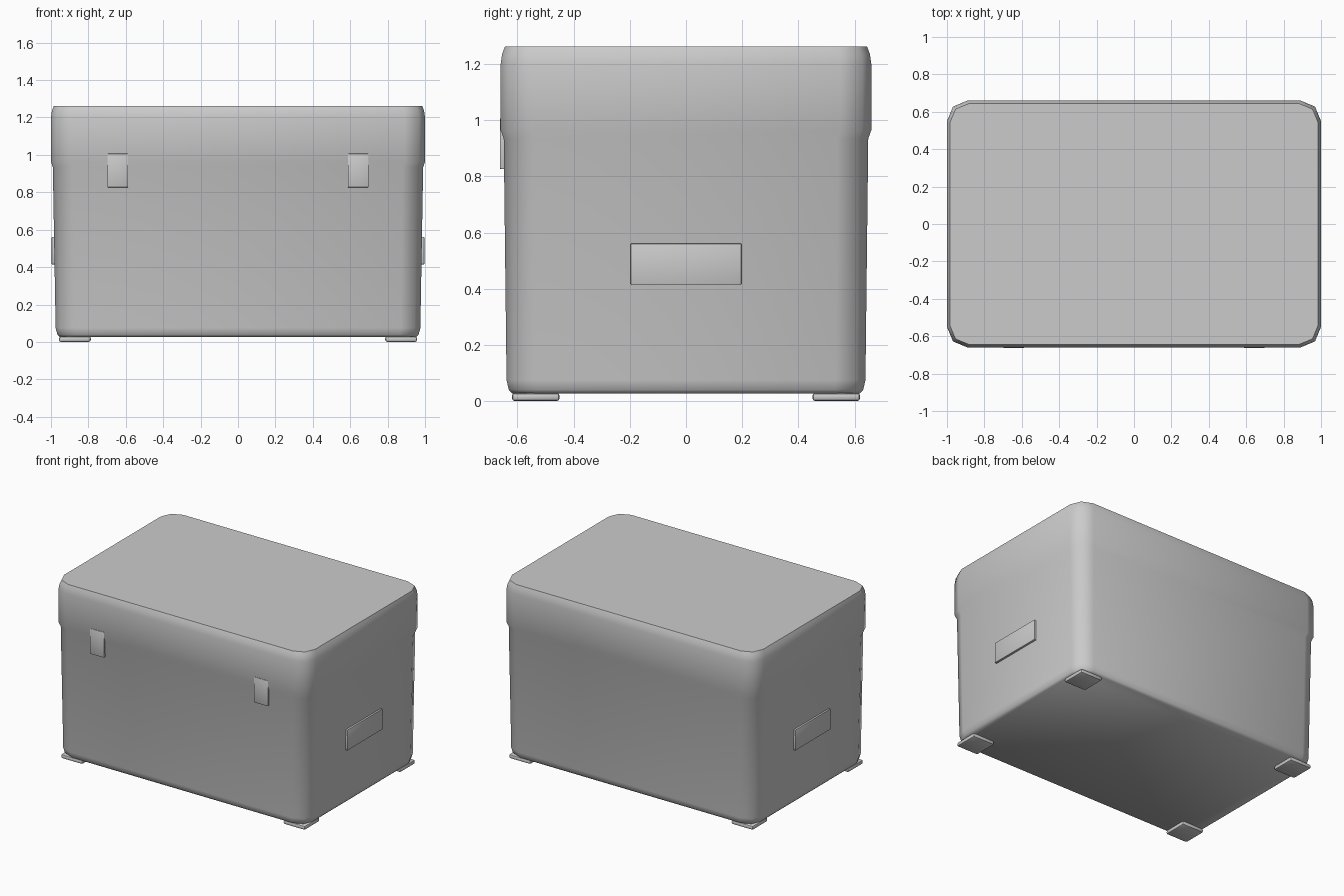
import bpy, bmesh, math

if "Cube" in bpy.data.objects:
    bpy.data.objects.remove(bpy.data.objects["Cube"])


def finish(bm, name, angle):
    bmesh.ops.recalc_face_normals(bm, faces=bm.faces[:])
    me = bpy.data.meshes.new(name)
    bm.to_mesh(me)
    bm.free()
    ob = bpy.data.objects.new(name, me)
    bpy.context.collection.objects.link(ob)
    bpy.ops.object.select_all(action='DESELECT')
    ob.select_set(True)
    bpy.context.view_layer.objects.active = ob
    bpy.ops.object.shade_smooth_by_angle(angle=math.radians(angle))
    return ob


def ring(bm, z, hx, hy, r, seg=2):
    # Rounded rectangle with two-segment corners
    verts = []
    for i, (sx, sy) in enumerate([(1, 1), (-1, 1), (-1, -1), (1, -1)]):
        for k in range(seg + 1):
            a = math.pi / 2 * (i + k / seg)
            verts.append(bm.verts.new((sx * (hx - r) + r * math.cos(a),
                                       sy * (hy - r) + r * math.sin(a), z)))
    return verts


def loft(name, sections, angle=50):
    bm = bmesh.new()
    rings = [ring(bm, *s) for s in sections]
    for a, b in zip(rings, rings[1:]):
        for i in range(len(a)):
            j = (i + 1) % len(a)
            bm.faces.new((a[i], a[j], b[j], b[i]))
    bm.faces.new(rings[0][::-1])
    bm.faces.new(rings[-1])
    return finish(bm, name, angle)


def block(name, lo, hi, bevel):
    bm = bmesh.new()
    bmesh.ops.create_cube(bm, size=1)
    for v in bm.verts:
        v.co = [(l + h) / 2 + c * (h - l) for l, h, c in zip(lo, hi, v.co)]
    bmesh.ops.bevel(bm, geom=bm.edges[:], offset=bevel, segments=2,
                    profile=0.5, affect='EDGES')
    return finish(bm, name, 40)


# Tapered tub and overhanging lid in one shell: z, half x, half y, corner radius
loft("cooler_body", [
    (0.027, 0.953, 0.618, 0.09),
    (0.04, 0.966, 0.631, 0.10),
    (0.075, 0.975, 0.639, 0.105),
    (0.935, 0.990, 0.649, 0.11),
    (0.965, 1.0, 0.660, 0.11),
    (1.20, 1.0, 0.660, 0.11),
    (1.235, 0.995, 0.655, 0.108),
    (1.262, 0.985, 0.645, 0.105),
])

for s, side in ((-1, "left"), (1, "right")):
    # Front latches
    x0, x1 = sorted((s * 0.587, s * 0.698))
    block(f"latch_{side}", (x0, -0.663, 0.826), (x1, -0.63, 1.007), 0.004)
    # Side handles
    x0, x1 = sorted((s * 0.96, s * 0.996))
    block(f"handle_{side}", (x0, -0.197, 0.415), (x1, 0.197, 0.561), 0.003)
    # Corner feet
    for t, end in ((-1, "front"), (1, "back")):
        x0, x1 = sorted((s * 0.787, s * 0.957))
        y0, y1 = sorted((t * 0.45, t * 0.62))
        block(f"foot_{end}_{side}", (x0, y0, 0.0), (x1, y1, 0.029), 0.011)
